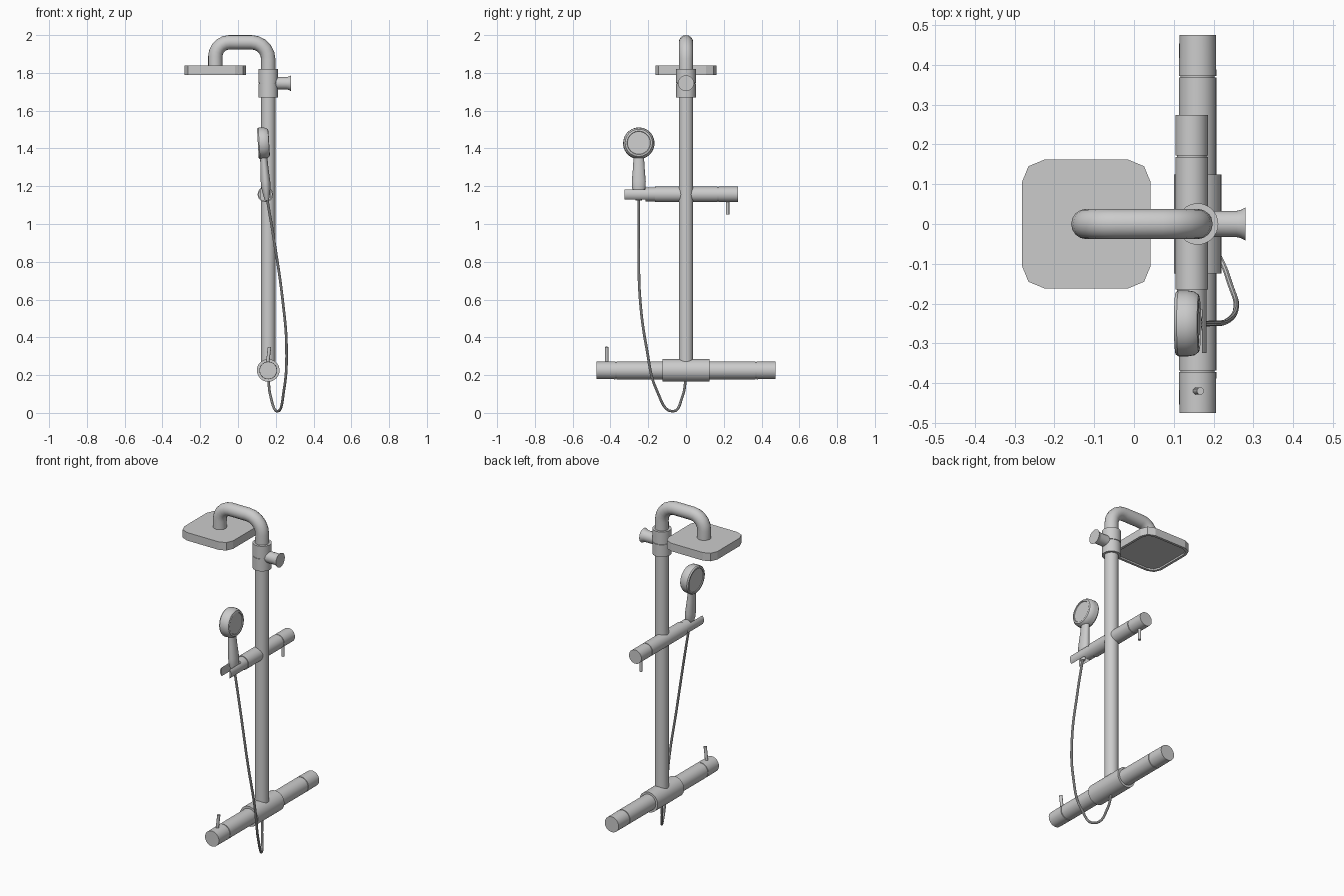
import bpy, bmesh, math
from mathutils import Vector, Matrix

if "Cube" in bpy.data.objects:
    bpy.data.objects.remove(bpy.data.objects["Cube"])


def finish(name, bm, smooth=True):
    bmesh.ops.recalc_face_normals(bm, faces=bm.faces)
    me = bpy.data.meshes.new(name)
    bm.to_mesh(me)
    bm.free()
    ob = bpy.data.objects.new(name, me)
    bpy.context.collection.objects.link(ob)
    bpy.ops.object.select_all(action='DESELECT')
    ob.select_set(True)
    bpy.context.view_layer.objects.active = ob
    if smooth:
        bpy.ops.object.shade_smooth_by_angle(angle=math.radians(35))
    return ob


def loft(bm, rings):
    """Bridge vertex rings and cap both ends."""
    vs = [[bm.verts.new(p) for p in r] for r in rings]
    n = len(vs[0])
    for a, b in zip(vs, vs[1:]):
        for i in range(n):
            bm.faces.new((a[i], a[(i + 1) % n], b[(i + 1) % n], b[i]))
    bm.faces.new(vs[0][::-1])
    bm.faces.new(vs[-1])


def lathe(name, origin, axis, profile, n=32, flat=1.0):
    """Turn (distance along axis, radius) pairs around an axis; flat squashes one side."""
    rot = Vector((0, 0, 1)).rotation_difference(Vector(axis)).to_matrix().to_4x4()
    m = Matrix.Translation(origin) @ rot
    rings = [[m @ Vector((r * flat * math.cos(math.tau * i / n),
                          r * math.sin(math.tau * i / n), t)) for i in range(n)]
             for t, r in profile]
    bm = bmesh.new()
    loft(bm, rings)
    return finish(name, bm)


def tube(name, pts, radius, kind='POLY', res=6):
    cu = bpy.data.curves.new(name, 'CURVE')
    cu.dimensions = '3D'
    cu.bevel_depth, cu.bevel_resolution = radius, res
    cu.use_fill_caps = True
    cu.resolution_u = 6
    sp = cu.splines.new(kind)
    if kind == 'BEZIER':
        sp.bezier_points.add(len(pts) - 1)
        for b, p in zip(sp.bezier_points, pts):
            b.co = p
            b.handle_left_type = b.handle_right_type = 'AUTO'
    else:
        sp.points.add(len(pts) - 1)
        for b, p in zip(sp.points, pts):
            b.co = (*p, 1)
    ob = bpy.data.objects.new(name, cu)
    bpy.context.collection.objects.link(ob)
    bpy.ops.object.select_all(action='DESELECT')
    ob.select_set(True)
    bpy.context.view_layer.objects.active = ob
    bpy.ops.object.convert(target='MESH')
    bpy.ops.object.shade_smooth_by_angle(angle=math.radians(35))
    return bpy.context.object


def arc(cx, cz, r, a0, a1, n=5):
    return [(cx + r * math.cos(math.radians(a0 + (a1 - a0) * i / n)), 0,
             cz + r * math.sin(math.radians(a0 + (a1 - a0) * i / n))) for i in range(n + 1)]


def groove(t, r):
    """Thin seam in a turned bar."""
    return [(t - .002, r), (t - .002, r - .004), (t + .002, r - .004), (t + .002, r)]


CX = 0.16
X, Y, Z = (1, 0, 0), (0, 1, 0), (0, 0, 1)

# Column, diverter collar and knob
lathe("column", (CX, 0, 0), Z, [(.23, .038), (1.70, .038)])
lathe("diverter_collar", (CX, 0, 0), Z,
      [(1.67, .052), *groove(1.745, .052), (1.82, .052)])
lathe("diverter_knob", (0, 0, 1.745), X,
      [(.19, .033), (.258, .033), (.268, .035), (.281, .042)])

# Overhead arm
tube("shower_arm", [(CX, 0, 1.78)] + arc(.07, 1.872, .09, 0, 90)
     + arc(-.045, 1.887, .075, 90, 180) + [(-.12, 0, 1.82)], .038)

# Overhead shower head: rounded square with recessed spray face
def rounded_square(h, r, z):
    pts = []
    for k, (sx, sy) in enumerate([(1, 1), (-1, 1), (-1, -1), (1, -1)]):
        for i in range(3):
            a = math.radians(90 * k + 45 * i)
            pts.append((-.12 + sx * (h - r) + r * math.cos(a),
                        sy * (h - r) + r * math.sin(a), z))
    return pts

bm = bmesh.new()
loft(bm, [rounded_square(*s) for s in [(.162, .057, 1.838), (.162, .057, 1.79),
                                      (.147, .045, 1.79), (.147, .045, 1.80)]])
finish("shower_head", bm, smooth=False)

# Bottom mixer bar, centre sleeve and lever
lathe("mixer_bar", (CX, 0, .225), Y,
      [(-.475, .046), *groove(-.37, .047), *groove(.37, .047), (.475, .046)])
lathe("mixer_sleeve", (CX, 0, .225), Y, [(-.125, .060), (.125, .060)])
lathe("mixer_lever", (.155, -.42, .25), (.12, 0, 1), [(0, .009), (.1, .009)], 16)

# Middle bar and its lever
MX, MZ = .145, 1.157
lathe("holder_bar", (MX, 0, MZ), Y,
      [(-.165, .041), *groove(.17, .041), (.274, .041)])
lathe("holder_lever", (MX, .22, 1.05), Z, [(0, .009), (.09, .009)], 16)

# Forked cradle cut from a cylinder
cradle = lathe("cradle", (MX, 0, MZ), Y, [(-.325, .037), (-.16, .037)])
bm = bmesh.new()
bmesh.ops.create_cube(bm, size=1, matrix=Matrix.Translation((MX, -.28, MZ))
                      @ Matrix.Diagonal((.052, .13, .2, 1)))
cutter = finish("slot_cutter", bm, smooth=False)
cutter.hide_render = True
mod = cradle.modifiers.new("slot", 'BOOLEAN')
mod.operation, mod.object, mod.solver = 'DIFFERENCE', cutter, 'EXACT'
bpy.context.view_layer.objects.active = cradle
bpy.ops.object.modifier_apply(modifier=mod.name)
bpy.data.objects.remove(cutter)

# Hand shower: tilted disc with inset faces, and oval tapered handle
lathe("hand_shower_head", (.134, -.25, 1.428), (1, 0, .06),
      [(-.024, .068), (-.029, .069), (-.029, .078), (-.022, .083), (.0, .083),
       (.018, .080), (.029, .072), (.031, .062), (.027, .060)], 40)
lathe("hand_shower_handle", (.153, -.25, 1.125), (-.075, 0, 1),
      [(0, .016), (.03, .026), (.07, .036), (.10, .037), (.17, .031), (.225, .028), (.25, .028)],
      24, flat=.68)

# Flexible hose
tube("hose", [(.153, -.25, 1.14), (.193, -.25, .90), (.236, -.243, .60), (.257, -.208, .34),
              (.243, -.155, .12), (.208, -.07, .008), (.172, -.018, .09), (.16, 0, .19)],
     .007, 'BEZIER', 2)
